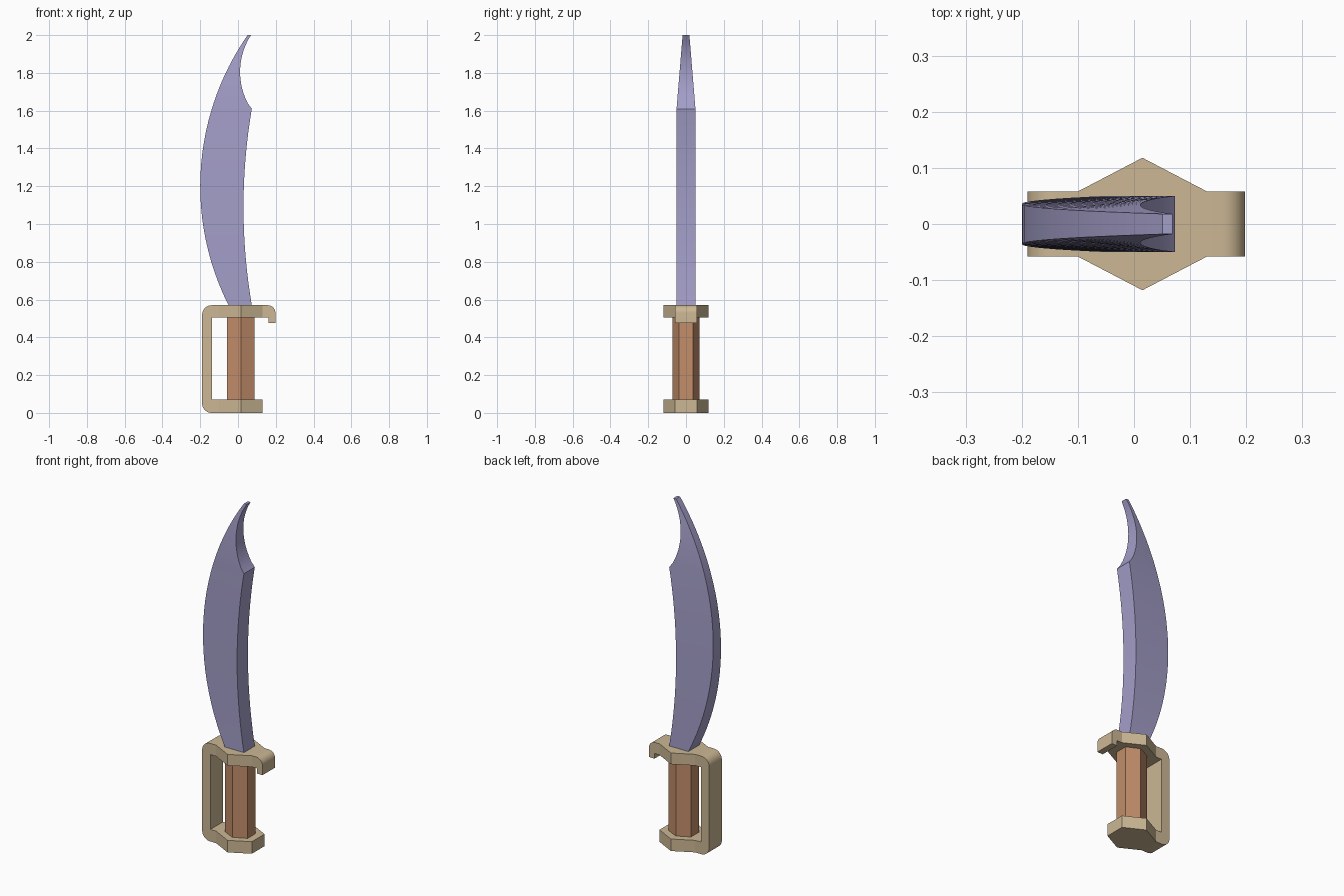
import bpy, bmesh
from math import sin, cos, sqrt, radians

cube = bpy.data.objects.get("Cube")
if cube:
    bpy.data.objects.remove(cube, do_unlink=True)


def material(name, rgb):
    mat = bpy.data.materials.new(name)
    mat.use_nodes = True
    color = (*rgb, 1.0)
    mat.diffuse_color = color
    mat.node_tree.nodes["Principled BSDF"].inputs["Base Color"].default_value = color
    return mat


def finish(bm, name, mat):
    bmesh.ops.remove_doubles(bm, verts=bm.verts, dist=0.0005)
    bmesh.ops.recalc_face_normals(bm, faces=bm.faces)
    mesh = bpy.data.meshes.new(name)
    bm.to_mesh(mesh)
    bm.free()
    mesh.materials.append(mat)
    obj = bpy.data.objects.new(name, mesh)
    bpy.context.collection.objects.link(obj)
    bpy.ops.object.select_all(action='DESELECT')
    obj.select_set(True)
    bpy.context.view_layer.objects.active = obj
    bpy.ops.object.shade_smooth_by_angle(angle=radians(20))
    return obj


def ribbon(name, stations, mat):
    """Sweep a closed bar through stations of (outer xz, inner xz, outer half width, inner half width)."""
    bm = bmesh.new()
    rings = []
    for (ox, oz), (ix, iz), ow, iw in stations:
        corners = ((ox, -ow, oz), (ox, ow, oz), (ix, iw, iz), (ix, -iw, iz))
        rings.append([bm.verts.new(c) for c in corners])
    for a, b in zip(rings, rings[1:]):
        for i in range(4):
            j = (i + 1) % 4
            bm.faces.new((a[i], a[j], b[j], b[i]))
    bm.faces.new(rings[0])
    bm.faces.new(rings[-1][::-1])
    return finish(bm, name, mat)


steel = material("violet_steel", (0.367, 0.342, 0.578))
brass = material("pale_brass", (0.604, 0.474, 0.296))
wood = material("brown_wood", (0.539, 0.266, 0.144))

# Blade: bowed back edge, hollow front edge with a scooped notch below the tip
BASE, NOTCH, TIP = 0.57, 1.61, 2.0
THICK, THIN = 0.05, 0.018


def back_x(z):
    return 1.2 - sqrt(1.4 ** 2 - (z - 1.2) ** 2)


def front_x(z):
    if z <= NOTCH:
        return 0.029 + 0.044 * ((z - 1.09) / 0.52) ** 2
    return 0.371 - sqrt(0.36 ** 2 - (z - 1.805) ** 2)


def taper(z, start):
    t = max(0, (z - start) / (TIP - start))
    return THICK + (THIN - THICK) * t


rows = [BASE + (NOTCH - BASE) * i / 18 for i in range(19)]
rows += [NOTCH + (TIP - NOTCH) * i / 14 for i in range(1, 15)]
ribbon("blade", [((back_x(z), z), (front_x(z), z), taper(z, BASE), taper(z, NOTCH))
                 for z in rows], steel)

# Guard: one bar running from pommel, up the knuckle bow, to the hooked crossguard
HALF, BULGE = 0.058, 0.118
MID, LEFT, RIGHT = 0.015, -0.1, 0.13
GRIP_LOW, GRIP_TOP = 0.07, 0.505


def corner(center, radius, start, end, inner):
    """Rounded outside corner fanned around a sharp inside corner."""
    out = []
    for i in range(9):
        a = radians(start + (end - start) * i / 8)
        point = (center[0] + radius * cos(a), center[1] + radius * sin(a))
        out.append((point, inner, HALF, HALF))
    return out


def plate(outer_z, inner_z, order):
    widths = {LEFT: HALF, MID: BULGE, RIGHT: HALF}
    return [((x, outer_z), (x, inner_z), widths[x], widths[x]) for x in order]


bar = plate(0, GRIP_LOW, (RIGHT, MID, LEFT))
bar += corner((-0.14, 0.05), 0.05, 270, 180, (-0.137, GRIP_LOW))
bar += corner((-0.14, BASE - 0.05), 0.05, 180, 90, (-0.137, GRIP_TOP))
bar += plate(BASE, GRIP_TOP, (LEFT, MID, RIGHT))
bar += corner((0.158, BASE - 0.04), 0.04, 90, 0, (0.162, GRIP_TOP))
bar.append(((0.198, 0.475), (0.162, 0.475), HALF, HALF))
ribbon("guard", bar, brass)

# Grip: six-sided handle with an edge facing front and back
bm = bmesh.new()
outline = [(MID + 0.0725 * sx, y) for sx, y in
           ((0, -0.072), (1, -0.037), (1, 0.037), (0, 0.072), (-1, 0.037), (-1, -0.037))]
base = bm.faces.new([bm.verts.new((x, y, GRIP_LOW)) for x, y in outline])
top = bmesh.ops.extrude_face_region(bm, geom=[base], use_keep_orig=True)["geom"]
bmesh.ops.translate(bm, vec=(0, 0, GRIP_TOP - GRIP_LOW),
                    verts=[v for v in top if isinstance(v, bmesh.types.BMVert)])
finish(bm, "grip", wood)
